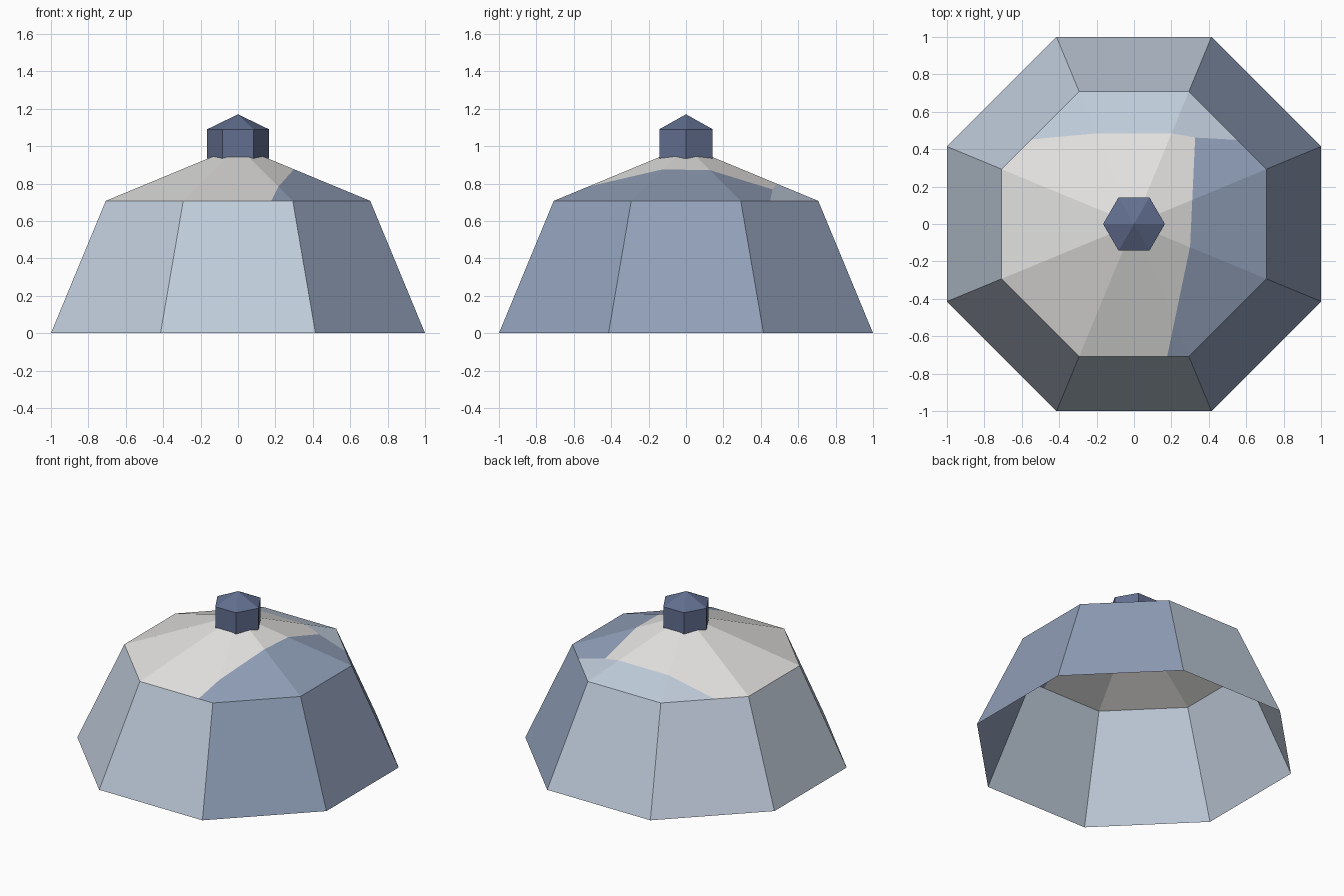
import bpy, bmesh, math
from mathutils import Vector

if "Cube" in bpy.data.objects:
    bpy.data.objects.remove(bpy.data.objects["Cube"])


def srgb(r, g, b):
    f = lambda c: c / 12.92 if c <= 0.04045 else ((c + 0.055) / 1.055) ** 2.4
    return tuple(f(v / 255) for v in (r, g, b)) + (1,)


def material(name, rgb):
    m = bpy.data.materials.new(name)
    m.diffuse_color = srgb(*rgb)
    m.use_nodes = True
    m.node_tree.nodes["Principled BSDF"].inputs["Base Color"].default_value = m.diffuse_color
    return m


LIGHT = material("light_blue", (192, 204, 219))
SLATE = material("slate_blue", (145, 160, 185))
WHITE = material("off_white", (227, 226, 224))
NAVY = material("dark_blue", (98, 111, 144))


def finish(bm, name, mats):
    bmesh.ops.recalc_face_normals(bm, faces=bm.faces)
    me = bpy.data.meshes.new(name)
    bm.to_mesh(me)
    bm.free()
    for m in mats:
        me.materials.append(m)
    ob = bpy.data.objects.new(name, me)
    bpy.context.collection.objects.link(ob)
    return ob


def stack(sides, levels, turn):
    """Rings of (radius, z) joined by quads; radius 0 closes to a point."""
    bm = bmesh.new()
    rings = []
    for r, z in levels:
        n = sides if r else 1
        angs = [turn + 2 * math.pi * i / sides for i in range(n)]
        rings.append([bm.verts.new((r * math.cos(a), r * math.sin(a), z)) for a in angs])
    for low, top in zip(rings, rings[1:]):
        for i in range(sides):
            j = (i + 1) % sides
            if len(top) == 1:
                bm.faces.new((low[i], low[j], top[0]))
            else:
                bm.faces.new((low[i], low[j], top[j], top[i]))
    return bm


R = 1 / math.cos(math.pi / 8)
S = math.sqrt(0.5)

# sloping octagonal wall, open below, with the three right sides darker
bm = stack(8, [(R, 0), (R * S, S)], math.pi / 8)
for f in bm.faces:
    f.material_index = int(f.calc_center_median().x > 0.3)
finish(bm, "dome_wall", [LIGHT, SLATE])

# low roof, cut along the painted patch borders
bm = stack(8, [(R * S, S), (0, 1)], math.pi / 8)
back_line = [(-0.55, 0.452), (-0.2, 0.485), (0.2, 0.485), (0.33, 0.462), (0.55, 0.45)]
side_line = [(0.177, -0.71), (0.30, -0.12), (0.327, 0.462)]
for line in (back_line, side_line):
    for a, b in zip(line, line[1:]):
        bmesh.ops.bisect_plane(bm, geom=bm.verts[:] + bm.edges[:] + bm.faces[:],
                               plane_co=(*a, 0), plane_no=(b[1] - a[1], a[0] - b[0], 0))


def along(pts, t):
    """Piecewise linear value at t, ends extended."""
    for (t0, v0), (t1, v1) in zip(pts, pts[1:]):
        if t <= t1 or (t1, v1) == pts[-1]:
            return v0 + (v1 - v0) * (t - t0) / (t1 - t0)


for f in bm.faces:
    c = f.calc_center_median()
    if c.y > along(back_line, c.x):
        f.material_index = 1
    elif c.x > along([(y, x) for x, y in side_line], c.y):
        f.material_index = 2
finish(bm, "dome_roof", [WHITE, LIGHT, SLATE])

# six-sided knob with a pointed cap
finish(stack(6, [(0.165, 0.935), (0.165, 1.09), (0, 1.17)], 0), "top_knob", [NAVY])
